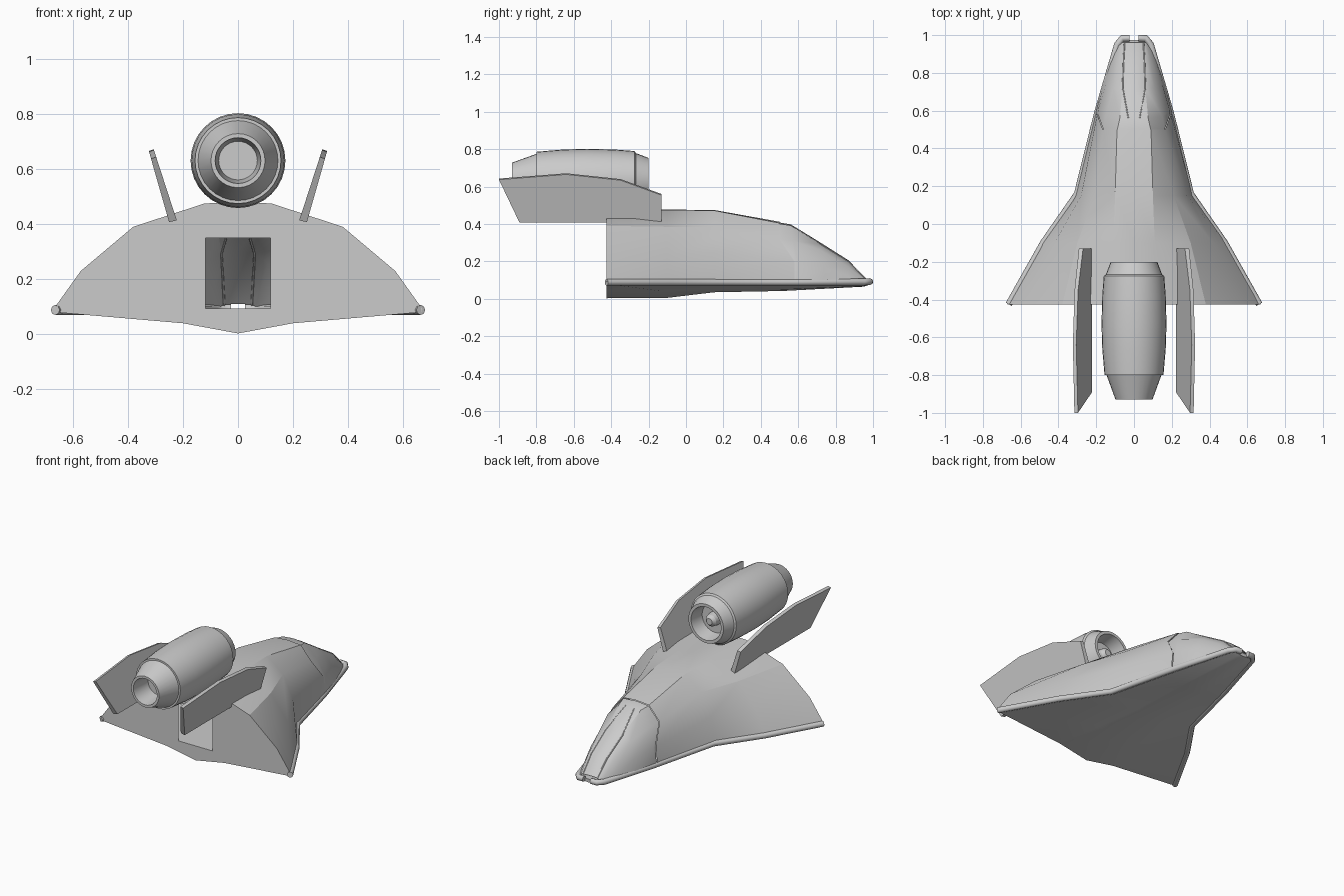
import bpy, math

if "Cube" in bpy.data.objects:
    bpy.data.objects.remove(bpy.data.objects["Cube"])


def make(name, verts, faces, angle=25):
    me = bpy.data.meshes.new(name)
    me.from_pydata(verts, [], faces)
    ob = bpy.data.objects.new(name, me)
    bpy.context.collection.objects.link(ob)
    bpy.ops.object.select_all(action='DESELECT')
    ob.select_set(True)
    bpy.context.view_layer.objects.active = ob
    bpy.ops.object.mode_set(mode='EDIT')
    bpy.ops.mesh.select_all(action='SELECT')
    bpy.ops.mesh.normals_make_consistent(inside=False)
    bpy.ops.object.mode_set(mode='OBJECT')
    bpy.ops.object.shade_smooth_by_angle(angle=math.radians(angle))
    return ob


def loft(rows):
    """Half sections (edge to centre line) mirrored across x and skinned."""
    full = [r + [(-x, y, z) for x, y, z in reversed(r[:-1])] for r in rows]
    n = len(full[0])
    verts = [p for r in full for p in r]
    faces = [(i * n + j, i * n + j + 1, (i + 1) * n + j + 1, (i + 1) * n + j)
             for i in range(len(rows) - 1) for j in range(n - 1)]
    return verts, faces, n


def at(y, *pts):
    return [(x, y, z) for x, z in pts]


def tube(name, pts, radius):
    cu = bpy.data.curves.new(name, 'CURVE')
    cu.dimensions = '3D'
    cu.bevel_depth = radius
    cu.bevel_resolution = 2
    cu.use_fill_caps = True
    for s in (1, -1):
        sp = cu.splines.new('POLY')
        sp.points.add(len(pts) - 1)
        for p, (x, y, z) in zip(sp.points, pts):
            p.co = (s * x, y, z, 1)
    ob = bpy.data.objects.new(name, cu)
    bpy.context.collection.objects.link(ob)


# upper hull with a rear wall that has a doorway
edge = [(0.205, 0.58, 0.09), (0.195, 0.58, 0.2), (0.165, 0.5, 0.32),
        (0.09, 0.5, 0.405), (0, 0.5, 0.412)]
v, f, n = loft([
    at(-0.425, (0.67, 0.09), (0.57, 0.23), (0.38, 0.39), (0.12, 0.475), (0, 0.477)),
    at(-0.1, (0.487, 0.09), (0.42, 0.235), (0.30, 0.385), (0.11, 0.475), (0, 0.477)),
    at(0.15, (0.31, 0.09), (0.28, 0.25), (0.21, 0.385), (0.10, 0.472), (0, 0.475)),
    edge])
k = len(v)
v += at(-0.425, (-0.118, 0.09), (-0.118, 0.35), (0.118, 0.35), (0.118, 0.09))
f.append(list(range(n)) + [k, k + 1, k + 2, k + 3])
make("upper_hull", v, f)

# cockpit canopy
v, f, n = loft([
    [(x * 0.98, y, z - 0.004) for x, y, z in edge],
    [(0.203, 0.59, 0.09), (0.19, 0.6, 0.2), (0.15, 0.57, 0.31), (0.075, 0.56, 0.392), (0, 0.56, 0.398)],
    [(0.165, 0.74, 0.09), (0.15, 0.74, 0.17), (0.11, 0.72, 0.26), (0.06, 0.72, 0.292), (0, 0.72, 0.3)],
    at(0.87, (0.12, 0.09), (0.11, 0.12), (0.085, 0.17), (0.055, 0.2), (0, 0.205)),
    [(0.09, 0.95, 0.09), (0.08, 0.955, 0.095), (0.065, 0.96, 0.1), (0.05, 0.96, 0.108), (0, 0.96, 0.11)]])
make("canopy", v, f, 30)
tube("canopy_rails", [(0.03, 0.56, 0.393), (0.06, 0.72, 0.29), (0.055, 0.87, 0.198),
                      (0.05, 0.96, 0.106)], 0.004)

# belly with keel, closed behind and on top
v, f, n = loft([
    at(-0.425, (0.665, 0.08), (0.2, 0.04), (0, 0.003)),
    at(-0.11, (0.487, 0.08), (0.15, 0.038), (0, 0.004)),
    at(0.15, (0.31, 0.08), (0.1, 0.05), (0, 0.035)),
    at(0.52, (0.215, 0.08), (0.08, 0.05), (0, 0.042)),
    at(0.95, (0.09, 0.08), (0.04, 0.067), (0, 0.065)),
    at(0.975, (0.06, 0.082), (0.03, 0.075), (0, 0.073))])
rows = len(v) // n
k = len(v)
for i in range(rows):
    for j in (0, n - 1):
        x, y, z = v[i * n + j]
        v.append((x, y, 0.094))
for i in range(rows - 1):
    a, b = k + 2 * i, k + 2 * i + 2
    f += [(a, a + 1, b + 1, b), (i * n, a, b, (i + 1) * n),
          (i * n + n - 1, a + 1, b + 1, (i + 1) * n + n - 1)]
f.append(list(range(n)) + [k + 1, k])
f.append(list(range((rows - 1) * n, rows * n)) + [k + 2 * rows - 1, k + 2 * rows - 2])
make("belly", v, f, 35)

# rim tubes from nose to wing tips
tube("edge_rim", [(0.025, 0.983, 0.092), (0.062, 0.983, 0.092), (0.088, 0.95, 0.09),
                  (0.19, 0.6, 0.088), (0.213, 0.51, 0.088), (0.3, 0.16, 0.088),
                  (0.48, -0.1, 0.088), (0.663, -0.425, 0.088)], 0.018)

# engine pod: turned profile (radius, y) with hollow exhaust and intake spinner
profile = [(0, -0.80), (0.07, -0.80), (0.083, -0.93), (0.098, -0.93), (0.145, -0.80),
           (0.156, -0.80), (0.168, -0.66), (0.172, -0.53), (0.168, -0.38), (0.16, -0.275),
           (0.149, -0.268), (0.123, -0.2), (0.105, -0.2), (0.09, -0.29), (0.042, -0.29),
           (0.036, -0.25), (0.02, -0.232), (0, -0.226)]
S = 32
v = [(r * math.cos(2 * math.pi * i / S), y, 0.63 + r * math.sin(2 * math.pi * i / S))
     for r, y in profile[1:-1] for i in range(S)]
m = len(profile) - 2
f = [(a * S + i, a * S + (i + 1) % S, (a + 1) * S + (i + 1) % S, (a + 1) * S + i)
     for a in range(m - 1) for i in range(S)]
f += [list(range(S)), list(range((m - 1) * S, m * S))]
make("engine_pod", v, f, 22)

# splayed tail fins
outline = [(-0.89, 0.41), (-1.0, 0.64), (-0.64, 0.668), (-0.35, 0.637), (-0.13, 0.557), (-0.13, 0.41)]
for s, side in ((1, "right"), (-1, "left")):
    v = []
    for d in (-1, 1):
        for y, z in outline:
            t = 0.014 - 0.02 * (z - 0.41)
            v.append((s * (0.236 + 0.305 * (z - 0.41) + d * t), y, z + d * -0.003))
    c = len(outline)
    f = [list(range(c)), list(range(c, 2 * c))]
    f += [(i, (i + 1) % c, c + (i + 1) % c, c + i) for i in range(c)]
    make("tail_fin_" + side, v, f)
